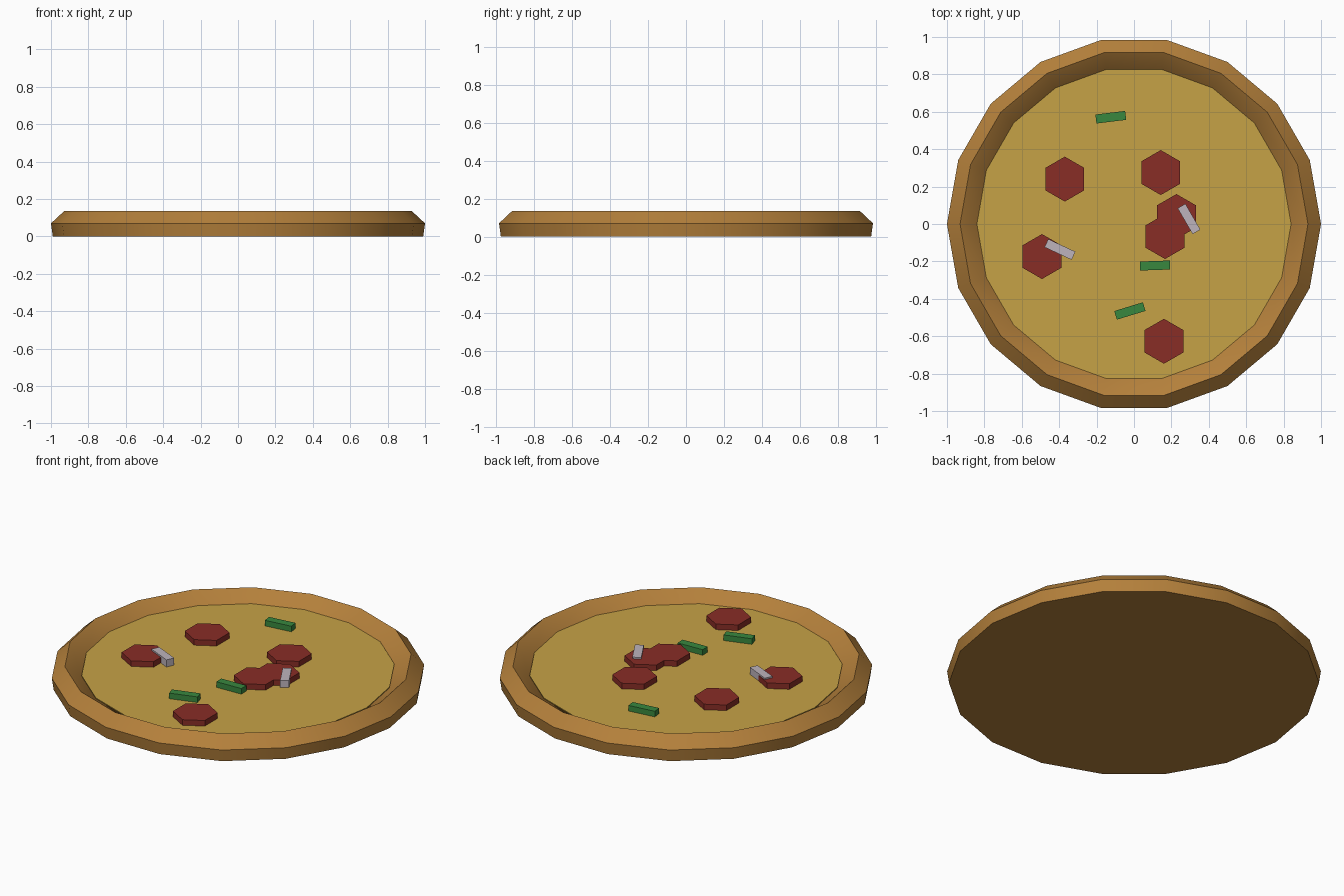
import bpy, bmesh, math
from mathutils import Matrix

if "Cube" in bpy.data.objects:
    bpy.data.objects.remove(bpy.data.objects["Cube"])


def material(name, r, g, b):
    lin = [((c / 255 + 0.055) / 1.055) ** 2.4 for c in (r, g, b)]
    m = bpy.data.materials.new(name)
    m.diffuse_color = (*lin, 1)
    m.use_nodes = True
    m.node_tree.nodes["Principled BSDF"].inputs["Base Color"].default_value = m.diffuse_color
    return m


CRUST = material("baked crust", 180, 128, 59)
CHEESE = material("melted cheese", 198, 162, 70)
MEAT = material("pepperoni red", 136, 45, 38)
GREEN = material("pepper green", 56, 135, 62)
ONION = material("onion grey", 190, 180, 188)


def finish(bm, name, mat):
    bmesh.ops.recalc_face_normals(bm, faces=bm.faces)
    me = bpy.data.meshes.new(name)
    bm.to_mesh(me)
    bm.free()
    me.materials.append(mat)
    ob = bpy.data.objects.new(name, me)
    bpy.context.collection.objects.link(ob)
    return ob


def lathe(name, profile, mat, sides=18):
    """Stack of rings (radius, z), capped at both ends."""
    bm = bmesh.new()
    rings = []
    for r, z in profile:
        rings.append([bm.verts.new((r * math.cos(math.tau * i / sides),
                                    r * math.sin(math.tau * i / sides), z))
                      for i in range(sides)])
    for a, b in zip(rings, rings[1:]):
        for i in range(sides):
            j = (i + 1) % sides
            bm.faces.new((a[i], a[j], b[j], b[i]))
    bm.faces.new(rings[0])
    bm.faces.new(rings[-1])
    return finish(bm, name, mat)


def pepperoni(name, x, y):
    bm = bmesh.new()
    bmesh.ops.create_cone(bm, cap_ends=True, segments=6, radius1=0.12,
                          radius2=0.12, depth=0.04,
                          matrix=Matrix.Translation((x, y, 0.093)))
    return finish(bm, name, MEAT)


def strip(name, x, y, angle, top, mat):
    bm = bmesh.new()
    m = (Matrix.Translation((x, y, (top + 0.075) / 2))
         @ Matrix.Rotation(math.radians(angle), 4, 'Z')
         @ Matrix.Diagonal((0.16, 0.048, top - 0.075, 1)))
    bmesh.ops.create_cube(bm, size=1, matrix=m)
    return finish(bm, name, mat)


# Crust with raised bevelled rim
crust = lathe("crust", [(0.99, 0), (1.0, 0.07), (0.93, 0.135),
                        (0.84, 0.075), (0.82, 0.05)], CRUST)
bpy.context.view_layer.objects.active = crust
crust.select_set(True)
bpy.ops.object.shade_smooth_by_angle(angle=math.radians(30))

# Cheese disc
lathe("cheese", [(0.835, 0.055), (0.84, 0.08)], CHEESE)

# Toppings
for i, (x, y) in enumerate([(-0.37, 0.24), (0.143, 0.275), (0.227, 0.04),
                            (0.166, -0.067), (-0.492, -0.174), (0.16, -0.627)]):
    pepperoni(f"pepperoni_{i + 1}", x, y)
for i, (x, y, a) in enumerate([(-0.124, 0.571, 7), (0.112, -0.222, 2),
                               (-0.022, -0.465, 17)]):
    strip(f"pepper_strip_{i + 1}", x, y, a, 0.113, GREEN)
for i, (x, y, a) in enumerate([(0.294, 0.027, -60), (-0.396, -0.136, -25)]):
    strip(f"onion_strip_{i + 1}", x, y, a, 0.122, ONION)
